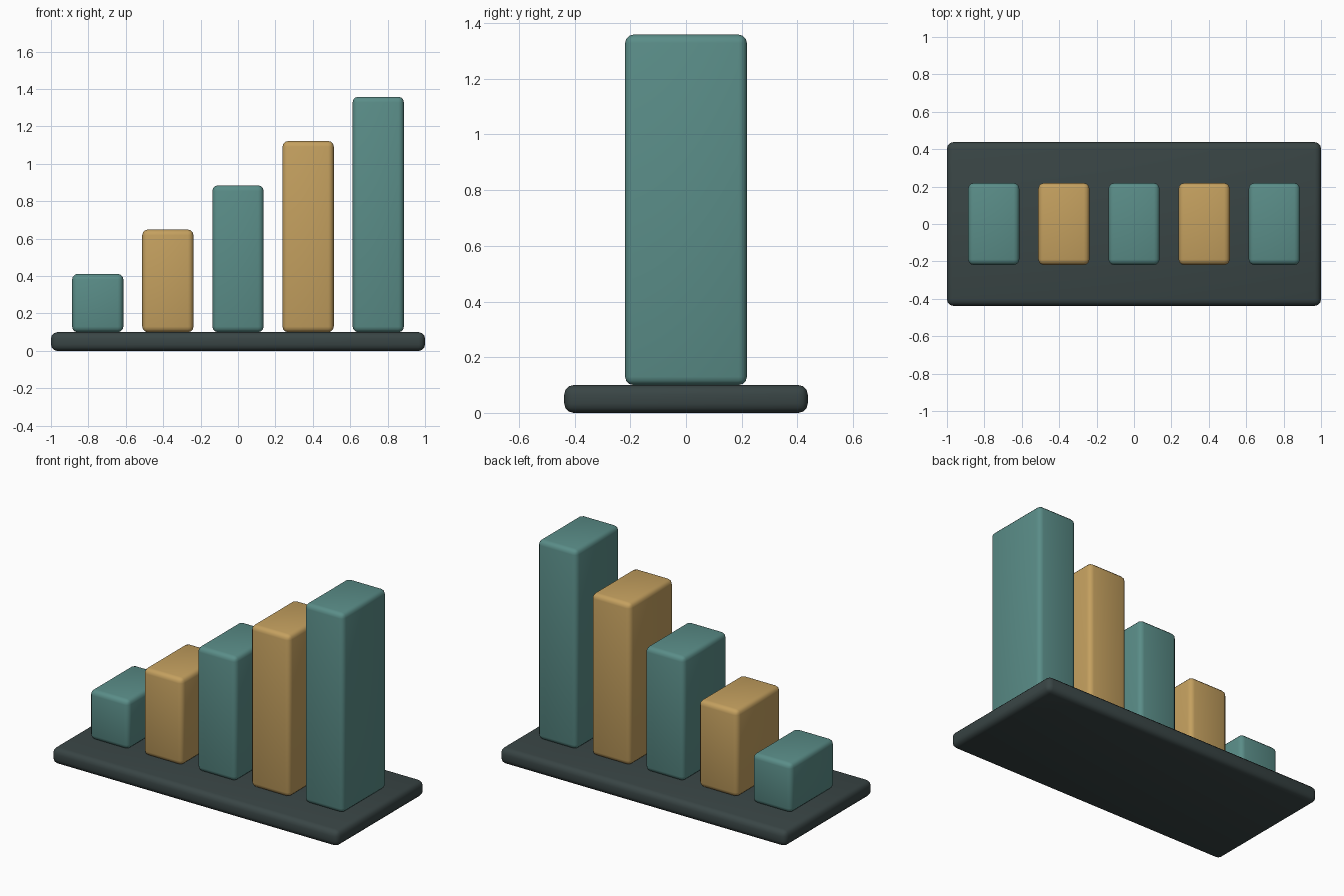
import bpy

if "Cube" in bpy.data.objects:
    bpy.data.objects.remove(bpy.data.objects["Cube"])


def material(name, rgb):
    m = bpy.data.materials.new(name)
    # sRGB 0-255 to linear
    lin = [(c / 255 / 12.92) if c < 10 else ((c / 255 + 0.055) / 1.055) ** 2.4 for c in rgb]
    m.diffuse_color = (*lin, 1)
    m.use_nodes = True
    m.node_tree.nodes["Principled BSDF"].inputs["Base Color"].default_value = m.diffuse_color
    return m


teal = material("teal", (90, 141, 136))
gold = material("gold", (196, 160, 95))
dark = material("dark slate", (57, 69, 69))


def rounded_box(name, size, x, z, radius, mat):
    """Box standing on height z with rounded edges."""
    bpy.ops.mesh.primitive_cube_add(size=1, location=(x, 0, z + size[2] / 2))
    ob = bpy.context.object
    ob.name = name
    ob.scale = size
    bpy.ops.object.transform_apply(location=False, rotation=False, scale=True)
    ob.data.materials.append(mat)
    mod = ob.modifiers.new("rounding", 'BEVEL')
    mod.width = radius
    mod.segments = 3
    bpy.ops.object.modifier_apply(modifier=mod.name)
    bpy.ops.object.shade_smooth_by_angle(angle=0.6)
    return ob


# base plate
rounded_box("base_plate", (2.0, 0.875, 0.1), 0, 0, 0.034, dark)

# five rising bars in alternating colours
for i in range(5):
    top = 0.412 + 0.2367 * i
    rounded_box(f"bar_{i + 1}", (0.274, 0.4375, top - 0.1), -0.75 + 0.375 * i, 0.1,
                0.03, gold if i % 2 else teal)
